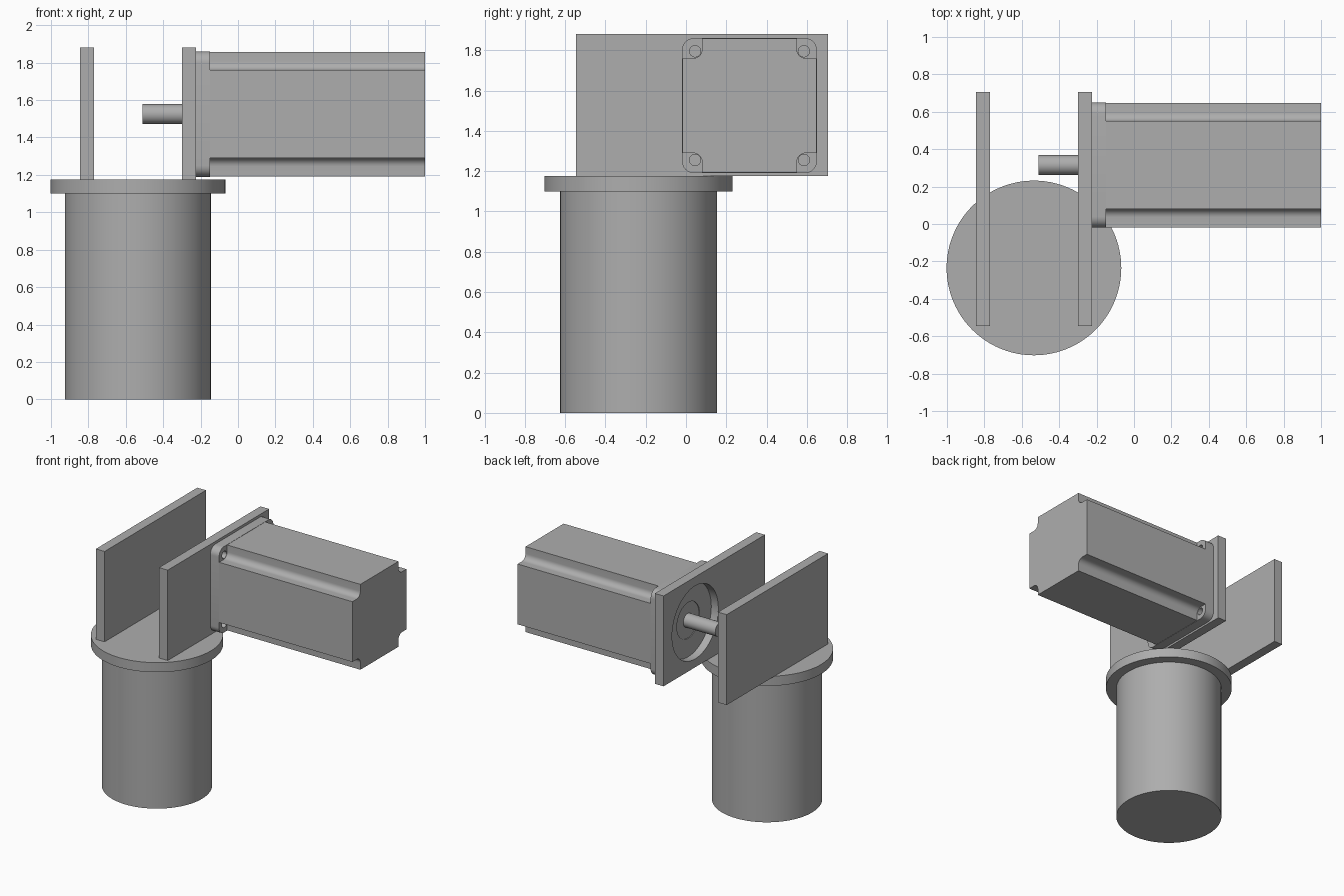
import bpy
import bmesh
from math import cos, sin, pi, radians
from mathutils import Matrix, Vector

if "Cube" in bpy.data.objects:
    bpy.data.objects.remove(bpy.data.objects["Cube"], do_unlink=True)

grey = bpy.data.materials.new("plain grey")
grey.use_nodes = True
grey.diffuse_color = (0.42, 0.42, 0.42, 1)
grey.node_tree.nodes["Principled BSDF"].inputs["Base Color"].default_value = grey.diffuse_color

AXIS_Y, AXIS_Z = 0.315, 1.525      # motor axis
# Local x, y, z become world y, z, x
TO_X = Matrix(((0, 0, 1, 0), (1, 0, 0, 0), (0, 1, 0, 0), (0, 0, 0, 1)))


def arc(cx, cy, r, start, end, steps):
    angles = [start + (end - start) * i / steps for i in range(steps + 1)]
    return [(cx + r * cos(a), cy + r * sin(a)) for a in angles]


def circle(cx, cy, r, steps=64):
    return arc(cx, cy, r, 0, 2 * pi, steps)[:-1]


def four_corners(corner):
    """Repeat a corner outline by quarter turns."""
    return [(x * c - y * s, x * s + y * c)
            for c, s in ((1, 0), (0, 1), (-1, 0), (0, -1)) for x, y in corner]


def extrude(name, loops, low, high, origin, turn=TO_X):
    """Extrude a filled outline, with later loops as holes."""
    curve = bpy.data.curves.new(name, 'CURVE')
    curve.dimensions = '2D'
    curve.fill_mode = 'BOTH'
    curve.extrude = (high - low) / 2
    for loop in loops:
        spline = curve.splines.new('POLY')
        spline.points.add(len(loop) - 1)
        for point, (x, y) in zip(spline.points, loop):
            point.co = (x, y, 0, 1)
        spline.use_cyclic_u = True
    obj = bpy.data.objects.new(name, curve)
    bpy.context.collection.objects.link(obj)
    bpy.ops.object.select_all(action='DESELECT')
    obj.select_set(True)
    bpy.context.view_layer.objects.active = obj
    bpy.ops.object.convert(target='MESH')
    obj = bpy.context.view_layer.objects.active
    obj.name = name
    mesh = obj.data
    mesh.transform(Matrix.Translation(Vector(origin)) @ turn
                   @ Matrix.Translation((0, 0, (low + high) / 2)))
    bm = bmesh.new()
    bm.from_mesh(mesh)
    bmesh.ops.remove_doubles(bm, verts=bm.verts, dist=0.0001)
    bmesh.ops.recalc_face_normals(bm, faces=bm.faces)
    bm.to_mesh(mesh)
    bm.free()
    mesh.materials.clear()
    mesh.materials.append(grey)
    bpy.ops.object.shade_smooth_by_angle(angle=radians(30))
    return obj


# Round base with its wider top flange
base = (-0.535, -0.235, 0)
upright = Matrix.Identity(4)
extrude("base_cylinder", [circle(0, 0, 0.39, 96)], 0, 1.1, base, upright)
extrude("base_flange", [circle(0, 0, 0.467, 96)], 1.1, 1.175, base, upright)

# Two upright plates; the inner one has the motor opening
plate = [(-0.545, 1.175), (0.705, 1.175), (0.705, 1.88), (-0.545, 1.88)]
extrude("outer_plate", [plate], -0.845, -0.77, (0, 0, 0))
extrude("motor_plate", [plate, circle(AXIS_Y, AXIS_Z, 0.285)], -0.3, -0.225, (0, 0, 0))

# Motor flange with rounded corners and screw holes
motor = (0, AXIS_Y, AXIS_Z)
half, rounding, hole = 0.335, 0.06, 0.27
flange = four_corners(arc(half - rounding, half - rounding, rounding, 0, pi / 2, 8))
holes = [circle(x, y, 0.028, 24) for x in (-hole, hole) for y in (-hole, hole)]
extrude("motor_flange", [flange] + holes, -0.225, -0.15, motor)

# Motor body with a rounded groove along each corner
side, notch, fillet = 0.333, 0.235, 0.045
groove = [(side, notch)]
groove += arc(notch + fillet, notch + fillet, fillet, 1.5 * pi, pi, 8)
groove += [(notch, side)]
extrude("motor_body", [four_corners(groove)], -0.15, 1.0, motor)

# Locating boss with a shallow recess, and the drive shaft
extrude("motor_boss", [circle(0, 0, 0.284), circle(0, 0, 0.14)], -0.24, -0.225, motor)
extrude("boss_recess", [circle(0, 0, 0.14)], -0.234, -0.225, motor)
extrude("drive_shaft", [circle(0, 0, 0.053, 32)], -0.51, -0.225, motor)
